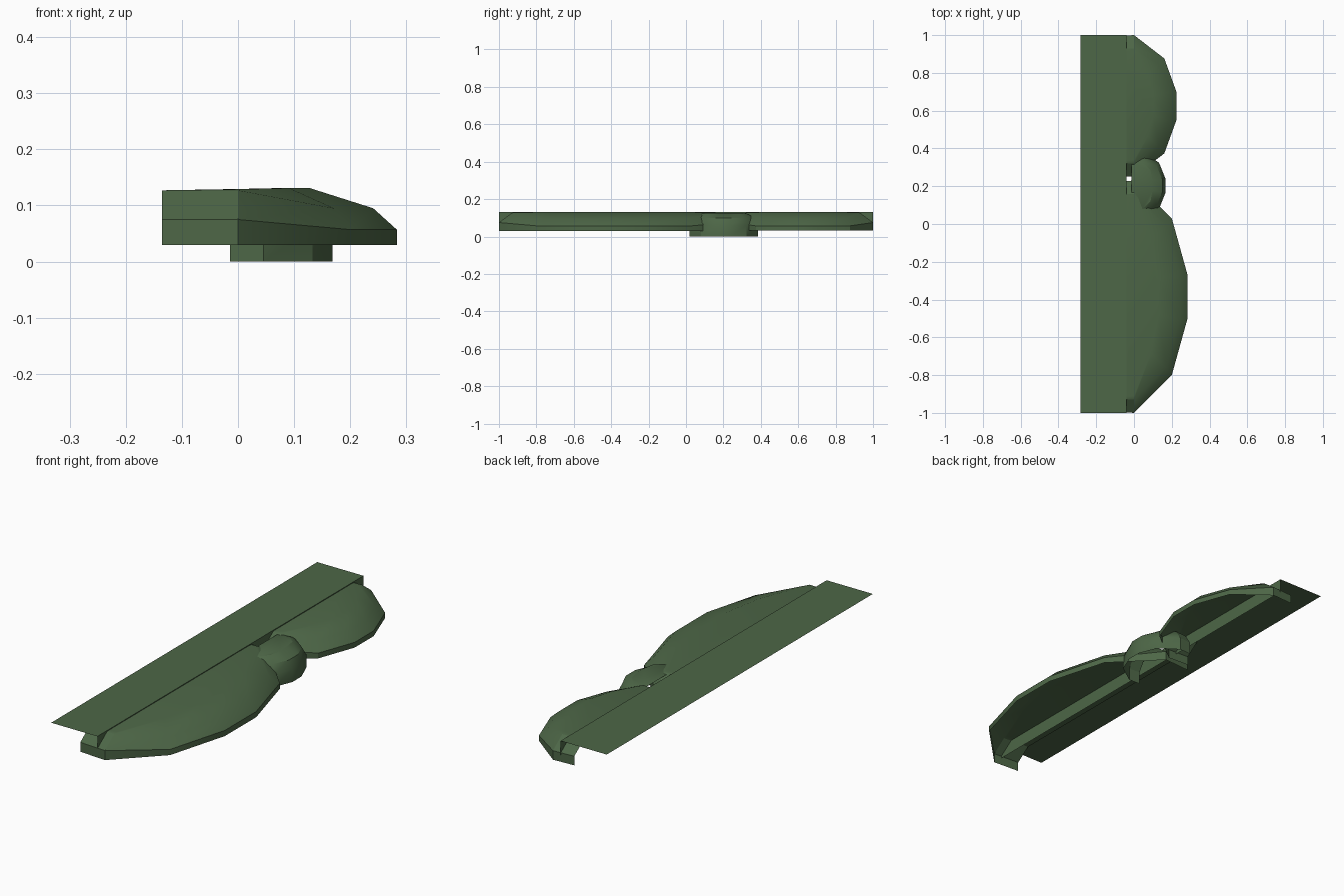
import bpy, bmesh, math

if "Cube" in bpy.data.objects:
    bpy.data.objects.remove(bpy.data.objects["Cube"])

green = bpy.data.materials.new("hedge_green")
green.diffuse_color = (0.075, 0.135, 0.063, 1)
green.use_nodes = True
green.node_tree.nodes["Principled BSDF"].inputs["Base Color"].default_value = green.diffuse_color


def make_object(name, bm):
    mesh = bpy.data.meshes.new(name)
    bm.to_mesh(mesh)
    bm.free()
    mesh.materials.append(green)
    obj = bpy.data.objects.new(name, mesh)
    bpy.context.collection.objects.link(obj)
    return obj


# Half outline of a shrub, as (depth, length) fractions; mirrored along y
HALF = [(-0.48, -0.985), (0, -1), (0.71, -0.67), (1, -0.19)]


def shrub(name, base_x, cy, depth, half, base_z, rings):
    """Each ring gives, for the four half-outline points, (inset x, inset y, z)."""
    bm = bmesh.new()
    loops = []
    for ring in [[(0, 0, base_z)] * 4] + rings:
        pts = [(base_x + px * depth - ix, py * half + iy, z)
               for (px, py), (ix, iy, z) in zip(HALF, ring)]
        pts += [(x, -y, z) for x, y, z in reversed(pts)]
        loops.append([bm.verts.new((x, y + cy, z)) for x, y, z in pts])
    for a, b in zip(loops, loops[1:]):
        for i in range(len(a) - 1):
            bm.faces.new((a[i], a[i + 1], b[i + 1], b[i]))
    bm.faces.new(loops[-1])
    obj = make_object(name, bm)
    bpy.ops.object.select_all(action='DESELECT')
    obj.select_set(True)
    bpy.context.view_layer.objects.active = obj
    bpy.ops.object.shade_smooth_by_angle(angle=math.radians(30))


def large_rings(depth):
    d = depth / 0.283
    return [
        [(0, 0, 0.075), (0, 0, 0.075), (0, 0, 0.057), (0, 0, 0.057)],
        [(0, 0.07, 0.127), (0, 0.07, 0.127), (0.03, 0.035, 0.095), (0.042, 0, 0.095)],
        [(0, 0.08, 0.127), (0, 0.09, 0.129), (0.11 * d, 0.11 * d, 0.131), (0.155 * d, 0.02 * d, 0.131)],
    ]


# Two long shrubs and the small round one between them
shrub("long_shrub", 0, -0.385, 0.283, 0.615, 0.03, large_rings(0.283))
shrub("medium_shrub", 0, 0.625, 0.226, 0.375, 0.032, large_rings(0.226))
shrub("small_shrub", 0.045, 0.2025, 0.123, 0.1825, 0.0, [
    [(0, 0, 0.06), (0, 0, 0.06), (0, 0, 0.06), (0, 0, 0.06)],
    [(0, 0.03, 0.108), (0, 0.03, 0.108), (0.014, 0.015, 0.1), (0.018, 0, 0.1)],
    [(0, 0.06, 0.122), (0, 0.06, 0.123), (0.045, 0.04, 0.126), (0.07, 0.01, 0.126)],
])

# Flat top sheet with a folded-down lip along its inner edge
bm = bmesh.new()
section = [(-0.283, 0.132), (-0.04, 0.132), (-0.04, 0.065)]
rows = [[bm.verts.new((x, y, z)) for x, z in section] for y in (-1, 1)]
for i in range(2):
    bm.faces.new((rows[0][i], rows[0][i + 1], rows[1][i + 1], rows[1][i]))
make_object("top_sheet", bm)
